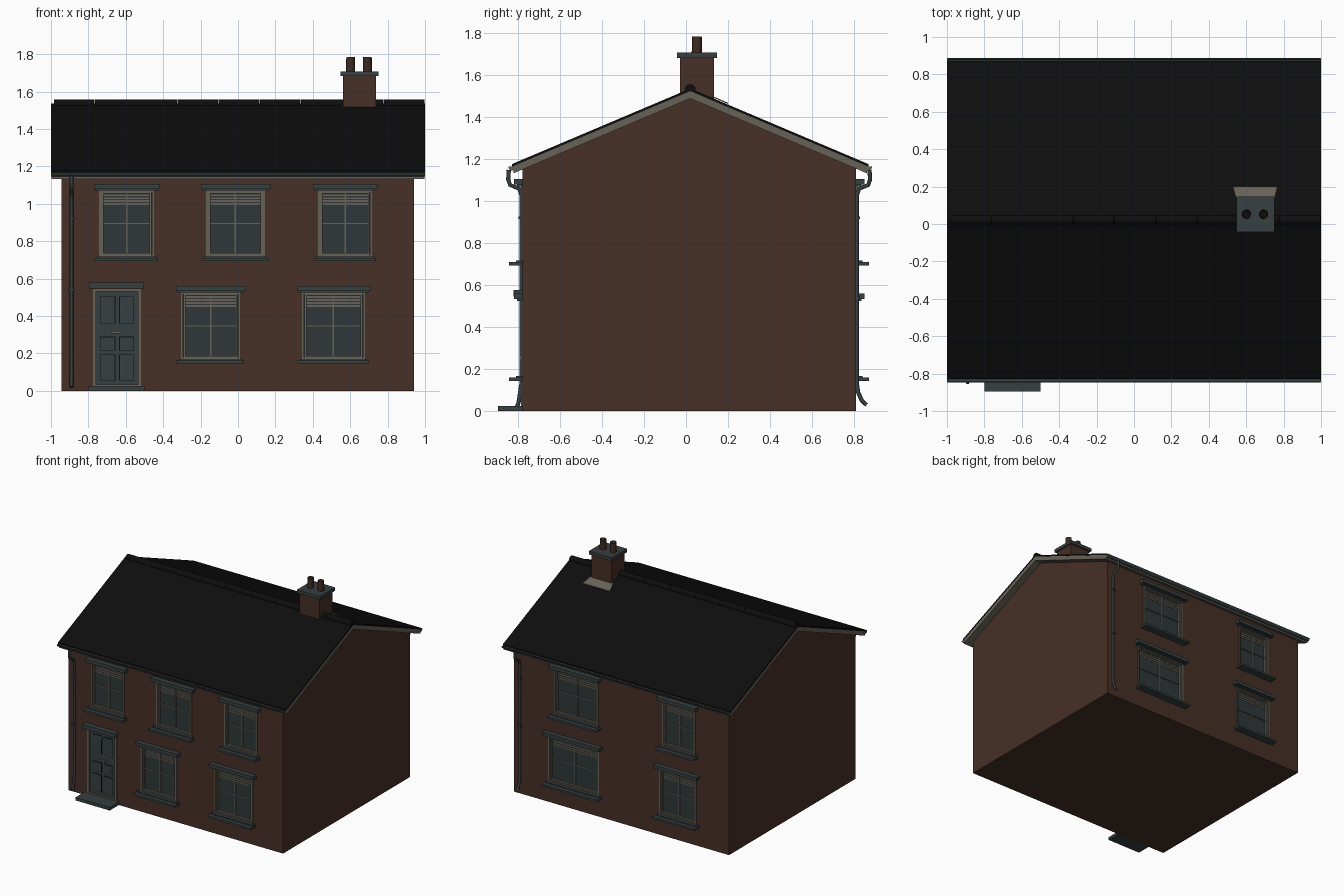
import bpy, bmesh, math
from mathutils import Matrix

if "Cube" in bpy.data.objects:
    bpy.data.objects.remove(bpy.data.objects["Cube"])


def mat(name, r, g, b):
    m = bpy.data.materials.new(name)
    m.diffuse_color = (r, g, b, 1)
    m.use_nodes = True
    m.node_tree.nodes["Principled BSDF"].inputs["Base Color"].default_value = m.diffuse_color
    return m


BRICK = mat("brick", 0.062, 0.029, 0.020)
SLATE = mat("slate_grey", 0.038, 0.050, 0.053)
TRIM = mat("cream_trim", 0.135, 0.122, 0.097)
ROOF = mat("roof_black", 0.0042, 0.0042, 0.0042)
GLASS = mat("glass_grey", 0.029, 0.039, 0.041)
CLAY = mat("clay_pot", 0.050, 0.023, 0.016)


def finish(name, bm, *mats):
    bmesh.ops.recalc_face_normals(bm, faces=bm.faces)
    me = bpy.data.meshes.new(name)
    bm.to_mesh(me)
    bm.free()
    ob = bpy.data.objects.new(name, me)
    bpy.context.collection.objects.link(ob)
    for m in mats:
        me.materials.append(m)
    return ob


def add_box(bm, x0, x1, y0, y1, z0, z1):
    m = Matrix.Translation(((x0 + x1) / 2, (y0 + y1) / 2, (z0 + z1) / 2)) \
        @ Matrix.Diagonal((x1 - x0, abs(y1 - y0), z1 - z0, 1))
    bmesh.ops.create_cube(bm, size=1, matrix=m)


def boxes(name, material, *bs):
    bm = bmesh.new()
    for b in bs:
        add_box(bm, *b)
    return finish(name, bm, material)


def prism(name, material, profile, x0, x1):
    """Extrude a (y, z) outline along x."""
    bm = bmesh.new()
    f = bm.faces.new([bm.verts.new((x0, y, z)) for y, z in profile])
    r = bmesh.ops.extrude_face_region(bm, geom=[f])
    vs = [v for v in r["geom"] if isinstance(v, bmesh.types.BMVert)]
    bmesh.ops.translate(bm, verts=vs, vec=(x1 - x0, 0, 0))
    return finish(name, bm, material)


def smooth(ob):
    bpy.ops.object.select_all(action='DESELECT')
    ob.select_set(True)
    bpy.context.view_layer.objects.active = ob
    bpy.ops.object.shade_smooth_by_angle(angle=math.radians(40))


# Walls with gable ends
PLANE = {-1: -0.78, 1: 0.81}
YC = 0.02
walls = prism("walls", BRICK, [(-0.78, 0), (0.81, 0), (0.81, 1.165), (YC, 1.502), (-0.78, 1.165)],
              -0.945, 0.942)

# Windows: side, x0, x1, z0, z1
UP, LOW = (0.715, 1.075), (0.165, 0.53)
windows = [(-1, -0.743, -0.449, *UP), (-1, -0.171, 0.144, *UP), (-1, 0.428, 0.717, *UP),
           (-1, -0.305, 0.011, *LOW), (-1, 0.342, 0.679, *LOW),
           (1, 0.203, 0.590, *UP), (1, -0.650, -0.360, *UP),
           (1, 0.195, 0.640, *LOW), (1, -0.660, -0.335, *LOW)]
DOOR = (-1, -0.775, -0.519, 0.02, 0.545)

# Cut the openings into the walls
cut = bmesh.new()
for s, x0, x1, z0, z1 in windows + [DOOR]:
    p = PLANE[s]
    add_box(cut, x0 + .004, x1 - .004, min(p - s * .03, p + s * .05), max(p - s * .03, p + s * .05),
            z0 + .004, z1 - .004)
cutter = finish("opening_cutter", cut)
cutter.hide_render = True
mod = walls.modifiers.new("openings", 'BOOLEAN')
mod.operation, mod.solver, mod.object = 'DIFFERENCE', 'EXACT', cutter
bpy.context.view_layer.objects.active = walls
bpy.ops.object.modifier_apply(modifier=mod.name)
bpy.data.objects.remove(cutter)


def part(s, x0, x1, d0, d1, z0, z1):
    """Box placed by depth out from the wall on side s."""
    a, b = PLANE[s] + s * d0, PLANE[s] + s * d1
    return (x0, x1, min(a, b), max(a, b), z0, z1)


def border(s, x0, x1, d0, d1, z0, z1, w):
    return [part(s, x0, x0 + w, d0, d1, z0, z1), part(s, x1 - w, x1, d0, d1, z0, z1),
            part(s, x0 + w, x1 - w, d0, d1, z1 - w, z1), part(s, x0 + w, x1 - w, d0, d1, z0, z0 + w)]


for i, (s, x0, x1, z0, z1) in enumerate(windows):
    n = f"{'front' if s < 0 else 'back'}_window_{i + 1}"
    xm, zm = (x0 + x1) / 2, (z0 + z1) / 2
    # Frame, sash, bars and blind slats
    fr = border(s, x0, x1, -.028, .006, z0, z1, .012)
    fr += border(s, x0 + .014, x1 - .014, -.028, -.002, z0 + .012, z1 - .012, .009)
    fr.append(part(s, x0 + .02, x1 - .02, -.028, -.011, zm - .003, zm + .003))
    fr.append(part(s, xm - .004, xm + .004, -.028, -.012, z0 + .02, z1 - .02))
    boxes(n + "_frame", TRIM, *fr)
    boxes(n + "_blind", TRIM, *[part(s, x0 + .022, x1 - .022, -.028, -.016, z1 - .033 - k * .016,
                                     z1 - .024 - k * .016) for k in range(4)])
    boxes(n + "_glass", GLASS, part(s, x0 + .006, x1 - .006, -.029, -.019, z0 + .006, z1 - .006))
    # Lintel and sill
    boxes(n + "_lintel", SLATE, part(s, x0 - .027, x1 + .029, -.01, .04, z1 + .004, z1 + .031),
          part(s, x0 - .018, x1 + .018, -.01, .025, z1 - .004, z1 + .004))
    boxes(n + "_sill", SLATE, part(s, x0 - .025, x1 + .022, -.01, .062, z0 - .020, z0 - .004),
          part(s, x0 - .012, x1 + .012, -.01, .03, z0 - .004, z0 + .003))

# Front door
boxes("door_frame", TRIM, *border(-1, -.775, -.519, -.03, .006, .02, .545, .015))
boxes("door_leaf", SLATE, part(-1, -.761, -.533, -.03, -.008, .02, .533))
rims, panels = [], []
for x0, x1 in ((-.738, -.656), (-.636, -.556)):
    for z0, z1 in ((.36, .505), (.215, .29), (.055, .195)):
        rims.append(part(-1, x0, x1, -.01, -.006, z0, z1))
        panels.append(part(-1, x0 + .004, x1 - .004, -.01, -.003, z0 + .004, z1 - .004))
boxes("door_panel_grooves", ROOF, *rims)
boxes("door_panels", SLATE, *panels)
boxes("door_fittings", TRIM, part(-1, -.68, -.62, -.01, .002, .307, .319),
      part(-1, -.575, -.563, -.01, .012, .243, .265), part(-1, -.656, -.644, -.01, .004, .48, .50))
boxes("door_lintel", SLATE, part(-1, -.797, -.503, -.01, .042, .547, .578))
boxes("door_step", SLATE, (-.80, -.50, -.895, -.77, 0, .025))

# Roof: cream bargeboard and soffit layer under a thin black covering
SL = 0.4235


def roof_layer(name, material, top, thick, half, x0, x1):
    d = half * SL
    prism(name, material, [(YC - half, top - d), (YC, top), (YC + half, top - d),
                           (YC + half, top - d - thick), (YC, top - thick), (YC - half, top - d - thick)],
          x0, x1)


roof_layer("roof_covering", ROOF, 1.537, .012, .850, -1, 1)
roof_layer("bargeboards", TRIM, 1.526, .036, .842, -.997, .998)

# Ridge tiles
bm = bmesh.new()
N = 9
for i in range(N):
    x0, L = -.985 + i * 1.983 / N, 1.983 / N - .002
    bmesh.ops.create_cone(bm, cap_ends=True, segments=16, radius1=.026, radius2=.026, depth=L,
                          matrix=Matrix.Translation((x0 + L / 2, YC, 1.532)) @ Matrix.Rotation(math.pi / 2, 4, 'Y'))
smooth(finish("ridge_tiles", bm, ROOF))

# Gutters, downpipes and brackets
for s in (-1, 1):
    side = "front" if s < 0 else "back"
    yc = YC + s * .846
    arc = [math.pi + math.pi * k / 8 for k in range(9)]
    prof = [(yc + .021 * math.cos(a), 1.167 + .021 * math.sin(a)) for a in arc]
    prof += [(yc + .017 * math.cos(a), 1.167 + .017 * math.sin(a)) for a in reversed(arc)]
    smooth(prism(side + "_gutter", SLATE, prof, -.995, .995))
    for e in (-1, 1):
        prism(side + "_gutter_end", TRIM, prof[:9], e * .995, e * .999)
    prism(side + "_fascia", TRIM, [(yc - s * .022, 1.145), (yc - s * .032, 1.145),
                                   (yc - s * .032, 1.18), (yc - s * .022, 1.18)], -.99, .99)
    px = s * .89
    path = [(.064, 1.15), (.067, 1.105), (.058, 1.078), (.015, 1.06), (.004, 1.03),
            (.004, .13), (.010, .09), (.028, .05), (.05, .03)]
    if s < 0:
        path[-2:] = [(.018, .04), (.026, .02)]
    cu = bpy.data.curves.new(side + "_downpipe", 'CURVE')
    cu.dimensions, cu.bevel_depth, cu.bevel_resolution, cu.use_fill_caps = '3D', .010, 2, True
    sp = cu.splines.new('POLY')
    sp.points.add(len(path) - 1)
    for pt, (d, z) in zip(sp.points, path):
        pt.co = (px, PLANE[s] + s * d, z, 1)
    cu.materials.append(SLATE)
    bpy.context.collection.objects.link(bpy.data.objects.new(side + "_downpipe", cu))
    boxes(side + "_pipe_brackets", SLATE, *[part(s, px - .015, px + .015, -.01, .018, z, z + .012)
                                            for z in (.535, .915)])

# Chimney stack, cap, pots and back flashing
boxes("chimney_stack", BRICK, (.561, .738, -.029, .133, 1.40, 1.685))
boxes("chimney_cap", SLATE, (.547, .750, -.043, .148, 1.682, 1.708))
bm = bmesh.new()
for x in (.602, .692):
    bmesh.ops.create_cone(bm, cap_ends=True, segments=20, radius1=.025, radius2=.023, depth=.085,
                          matrix=Matrix.Translation((x, .052, 1.742)))
tops = [f for f in bm.faces if f.normal.z > .9]
bmesh.ops.inset_individual(bm, faces=tops, thickness=.005)
for f in tops:
    f.material_index = 1
    bmesh.ops.translate(bm, verts=f.verts, vec=(0, 0, -.03))
smooth(finish("chimney_pots", bm, CLAY, ROOF))
bm = bmesh.new()
zr = lambda y: 1.537 - (y - YC) * SL
low = [bm.verts.new((x, y, zr(y) + .003)) for x, y in ((.55, .125), (.75, .125), (.767, .20), (.528, .20))]
f = bm.faces.new(low)
r = bmesh.ops.extrude_face_region(bm, geom=[f])
bmesh.ops.translate(bm, verts=[v for v in r["geom"] if isinstance(v, bmesh.types.BMVert)], vec=(0, 0, .006))
finish("chimney_flashing", bm, TRIM)
